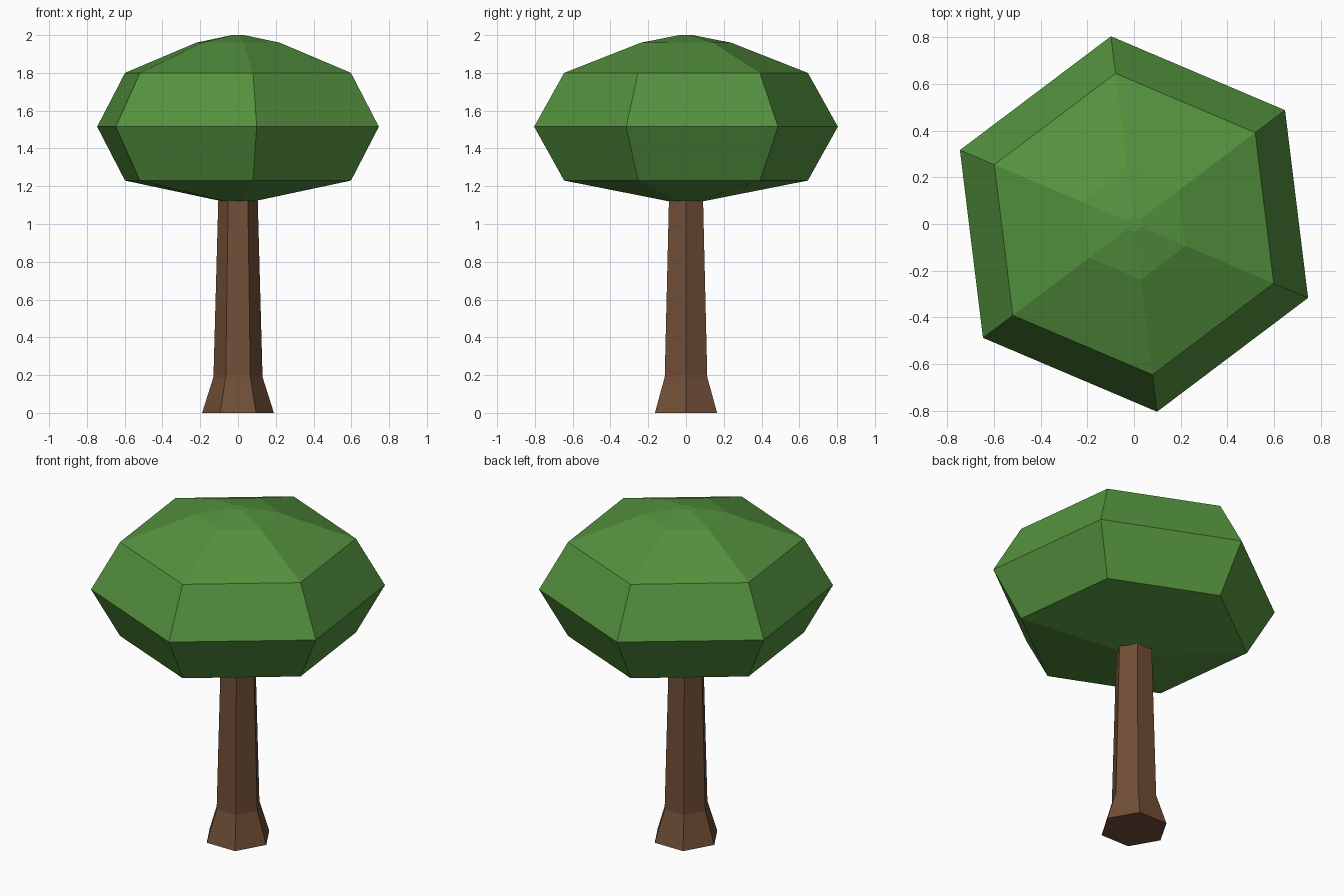
import bpy, bmesh, math

if "Cube" in bpy.data.objects:
    bpy.data.objects.remove(bpy.data.objects["Cube"])


def material(name, color):
    m = bpy.data.materials.new(name)
    m.diffuse_color = (*color, 1)
    m.use_nodes = True
    m.node_tree.nodes["Principled BSDF"].inputs["Base Color"].default_value = m.diffuse_color
    return m


def lathe(name, rings, turn, mat):
    """Six-sided solid from (radius, height) rings, bottom to top."""
    bm = bmesh.new()
    loops = []
    for r, z in rings:
        angles = [math.radians(turn + 60 * i) for i in range(6)]
        loops.append([bm.verts.new((r * math.cos(a), r * math.sin(a), z)) for a in angles])
    for lo, hi in zip(loops, loops[1:]):
        for i in range(6):
            j = (i + 1) % 6
            bm.faces.new((lo[i], lo[j], hi[j], hi[i]))
    bm.faces.new(loops[0][::-1])
    bm.faces.new(loops[-1])
    mesh = bpy.data.meshes.new(name)
    bm.to_mesh(mesh)
    bm.free()
    mesh.materials.append(mat)
    obj = bpy.data.objects.new(name, mesh)
    bpy.context.collection.objects.link(obj)
    return obj


bark = material("bark brown", (0.165, 0.077, 0.038))
leaf = material("leaf green", (0.088, 0.287, 0.048))

# Trunk with flared foot
lathe("trunk", [(0.19, 0), (0.13, 0.19), (0.104, 1.14)], 0, bark)

# Faceted crown
lathe("crown", [(0.09, 1.12), (0.65, 1.23), (0.81, 1.515), (0.65, 1.8),
                (0.24, 1.96), (0.035, 2.0)], -83, leaf)
